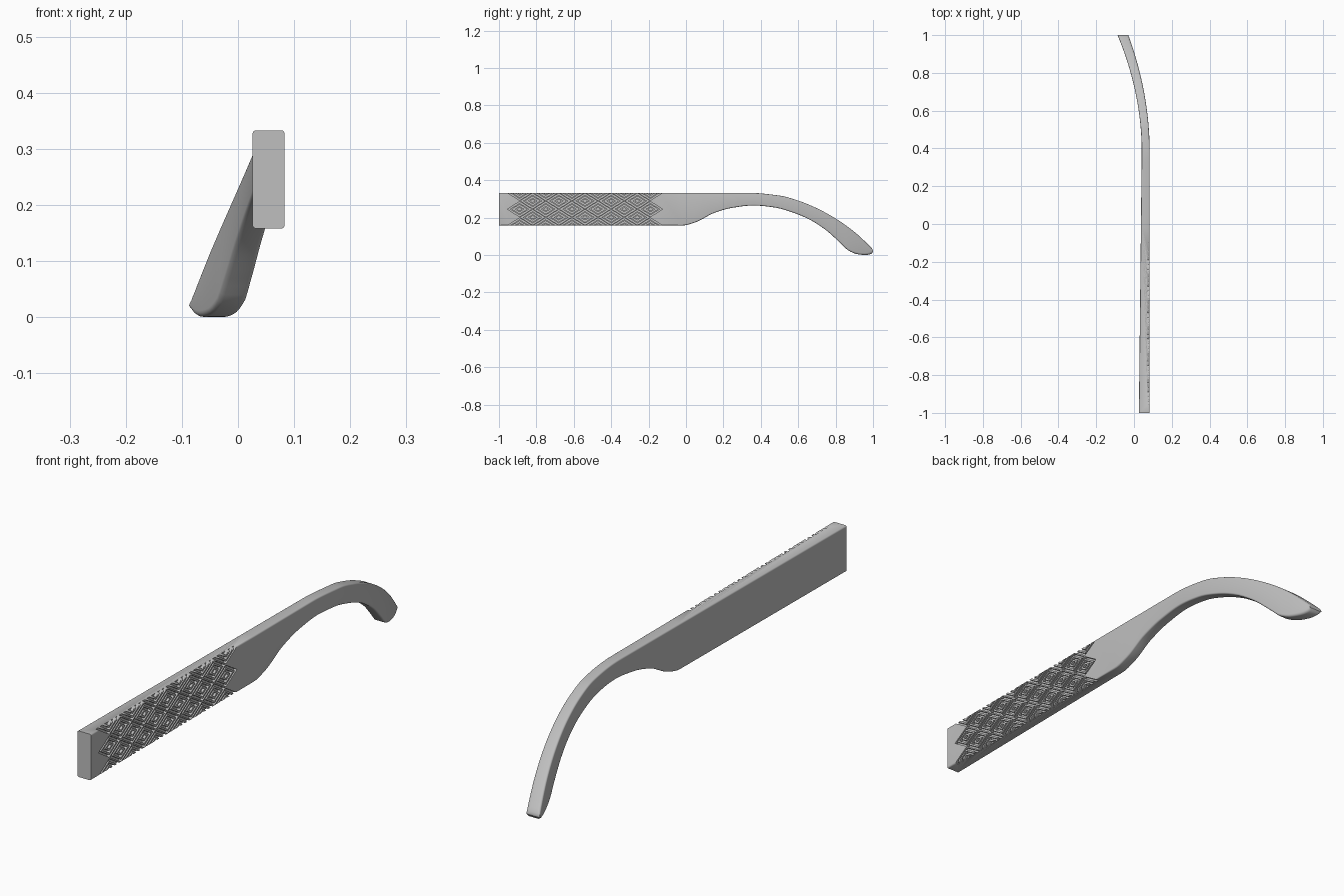
import bpy, bmesh, math

cube = bpy.data.objects.get("Cube")
if cube:
    bpy.data.objects.remove(cube, do_unlink=True)

grey = bpy.data.materials.new("satin grey")
grey.use_nodes = True
colour = (0.52, 0.52, 0.52, 1)
grey.diffuse_color = colour
grey.node_tree.nodes["Principled BSDF"].inputs["Base Color"].default_value = colour

# Side outline of the arm: (y, z) along the upper and lower edges
UPPER = [(-1, .333), (.33, .333), (.5, .318), (.6, .291), (.7, .25), (.8, .195),
         (.9, .124), (.98, .05), (.995, .034), (1, .024)]
LOWER = [(-1, .158), (-.02, .158), (.05, .175), (.15, .225), (.25, .253), (.36, .265),
         (.47, .255), (.57, .228), (.66, .19), (.75, .132), (.83, .06), (.87, .023),
         (.92, .004), (.96, 0), (.99, .006), (1, .018)]


def smooth_curve(points, y):
    """Cubic interpolation that never overshoots its points."""
    slopes = [(b[1] - a[1]) / (b[0] - a[0]) for a, b in zip(points, points[1:])]
    tangents = [slopes[0]]
    for a, b in zip(slopes, slopes[1:]):
        tangents.append(2 * a * b / (a + b) if a * b > 0 else 0)
    tangents.append(slopes[-1])
    i = max(k for k in range(len(slopes)) if points[k][0] <= y)
    (y0, z0), (y1, z1) = points[i], points[i + 1]
    w = y1 - y0
    t = (y - y0) / w
    return (z0 * (1 + 2 * t) * (1 - t) ** 2 + z1 * t * t * (3 - 2 * t)
            + w * tangents[i] * t * (1 - t) ** 2 + w * tangents[i + 1] * t * t * (t - 1))


def section(y):
    """Rounded rectangle across the arm at y."""
    bend = (max(0, y - .38) / .62) ** 2
    inner = .026 + .015 * min(1, (y + 1) / 1.38) - .128 * bend
    outer = .083 - .113 * bend
    low, high = smooth_curve(LOWER, y), smooth_curve(UPPER, y)
    r = min(.006 + .006 * bend, (high - low) * .45)
    ring = []
    corners = [(outer - r, high - r), (inner + r, high - r),
               (inner + r, low + r), (outer - r, low + r)]
    for n, (x, z) in enumerate(corners):
        for k in range(5):
            a = math.pi / 2 * (n + k / 4)
            ring.append((x + r * math.cos(a), y, z + r * math.sin(a)))
    return ring


def make_object(name, bm):
    bmesh.ops.recalc_face_normals(bm, faces=bm.faces)
    mesh = bpy.data.meshes.new(name)
    bm.to_mesh(mesh)
    bm.free()
    mesh.materials.append(grey)
    obj = bpy.data.objects.new(name, mesh)
    bpy.context.collection.objects.link(obj)
    return obj


def bridge(bm, a, b):
    for i in range(len(a)):
        j = (i + 1) % len(a)
        bm.faces.new((a[i], a[j], b[j], b[i]))


# Arm: lofted from the straight front end to the hooked ear tip
stations = [-1, -.02] + [-.02 + i * .015 for i in range(1, 66)] + [.97, .98, .987, .993, .997, 1]
bm = bmesh.new()
rings = [[bm.verts.new(p) for p in section(y)] for y in stations]
for a, b in zip(rings, rings[1:]):
    bridge(bm, a, b)
bm.faces.new(rings[0])
bm.faces.new(rings[-1])
arm = make_object("temple_arm", bm)

# Engraving cutters: nested diamond grooves tiled over the outer face
PITCH, HALF_HEIGHT, MIDDLE = .14, .0438, .2455
FLOOR, OUTSIDE = .071, .1
bm = bmesh.new()


def diamond(cy, cz, scale, x):
    w, h = PITCH / 2 * scale, HALF_HEIGHT * scale
    return [bm.verts.new((x, cy + dy * w, cz + dz * h))
            for dy, dz in ((1, 0), (0, 1), (-1, 0), (0, -1))]


def groove(cy, cz, large, small):
    loops = [diamond(cy, cz, large, FLOOR), diamond(cy, cz, large, OUTSIDE)]
    if small:
        loops += [diamond(cy, cz, small, OUTSIDE), diamond(cy, cz, small, FLOOR)]
        for a, b in zip(loops, loops[1:] + loops[:1]):
            bridge(bm, a, b)
    else:
        bridge(bm, *loops)
        bm.faces.new(loops[0])
        bm.faces.new(loops[1])


for row in range(-2, 3):
    offset = row % 2
    for column in range(6 - offset):
        cy = -.89 + PITCH * (column + offset / 2)
        for large, small in ((.93, .74), (.56, .37), (.18, 0)):
            groove(cy, MIDDLE + row * HALF_HEIGHT, large, small)
cutter = make_object("engraving_cutter", bm)
cutter.hide_render = True

# Cut the engraving into the arm
cut = arm.modifiers.new("engraving", 'BOOLEAN')
cut.operation = 'DIFFERENCE'
cut.solver = 'EXACT'
cut.object = cutter
bpy.context.view_layer.objects.active = arm
bpy.ops.object.select_all(action='DESELECT')
arm.select_set(True)
bpy.ops.object.modifier_apply(modifier=cut.name)
bpy.data.objects.remove(cutter, do_unlink=True)
bpy.ops.object.shade_smooth_by_angle(angle=math.radians(35))
